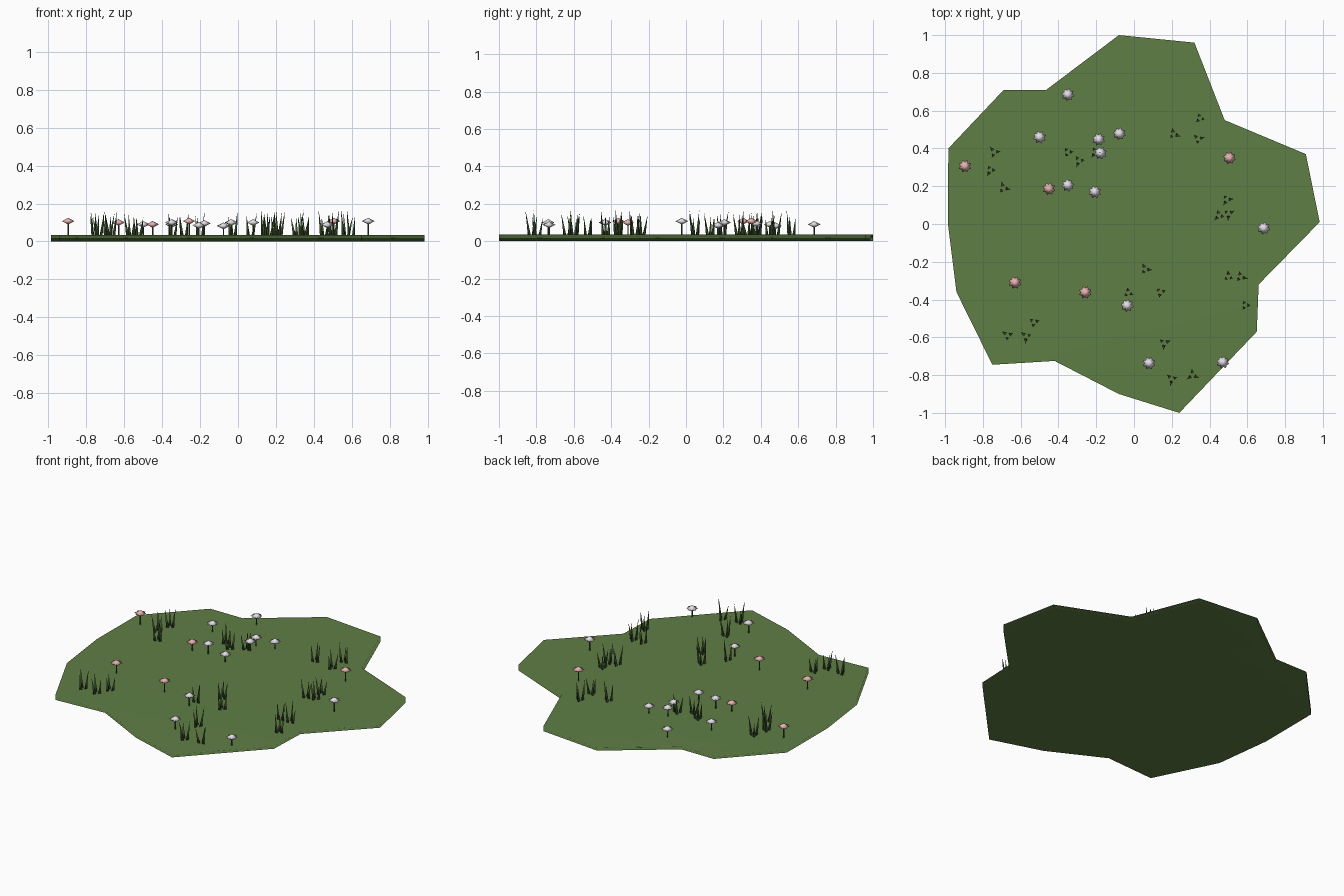
import bpy, bmesh, math, random
from mathutils import Vector

if "Cube" in bpy.data.objects:
    bpy.data.objects.remove(bpy.data.objects["Cube"])

random.seed(4)
TOP = 0.035


def material(name, rgb):
    m = bpy.data.materials.new(name)
    m.diffuse_color = (*rgb, 1)
    m.use_nodes = True
    m.node_tree.nodes["Principled BSDF"].inputs["Base Color"].default_value = m.diffuse_color
    return m


MEADOW = material("meadow green", (0.115, 0.21, 0.06))
BLADE = material("dark blade green", (0.055, 0.105, 0.032))
WHITE = material("petal white", (0.82, 0.78, 0.84))
PINK = material("petal pink", (0.80, 0.46, 0.45))


def finish(bm, name, mats):
    """Make a smooth-shaded object from the bmesh."""
    bmesh.ops.recalc_face_normals(bm, faces=bm.faces)
    for f in bm.faces:
        f.smooth = True
    me = bpy.data.meshes.new(name)
    bm.to_mesh(me)
    bm.free()
    for m in mats:
        me.materials.append(m)
    ob = bpy.data.objects.new(name, me)
    bpy.context.collection.objects.link(ob)
    return ob


def spike(bm, base, tip, r, sides, turn=0.0):
    """Pointed prism from a base point to a tip."""
    ring = [bm.verts.new((base[0] + r * math.cos(turn + math.tau * i / sides),
                          base[1] + r * math.sin(turn + math.tau * i / sides),
                          base[2])) for i in range(sides)]
    end = bm.verts.new(tip)
    bm.faces.new(ring)
    for i in range(sides):
        bm.faces.new((ring[i], ring[(i + 1) % sides], end))


# Ground slab: irregular outline, rim shading rolls from top to underside
outline = [(-0.08, 1.0), (0.32, 0.96), (0.48, 0.55), (0.91, 0.37), (0.983, 0.01),
           (0.66, -0.32), (0.65, -0.57), (0.24, -1.0), (-0.08, -0.90),
           (-0.42, -0.725), (-0.75, -0.745), (-0.94, -0.36), (-0.985, 0.0),
           (-0.983, 0.40), (-0.69, 0.71), (-0.465, 0.71)]
bm = bmesh.new()
rings = [[bm.verts.new((x, y, z)) for x, y in outline] for z in (0, TOP)]
bm.faces.new(rings[0])
bm.faces.new(rings[1])
n = len(outline)
for i in range(n):
    j = (i + 1) % n
    bm.faces.new((rings[0][i], rings[0][j], rings[1][j], rings[1][i]))
slab = finish(bm, "ground_patch", [MEADOW])
mod = slab.modifiers.new("rim shading", 'WEIGHTED_NORMAL')
mod.mode = 'FACE_AREA'
mod.weight = 50

# Grass tufts: three leaning three-sided blades each
tufts = [(0.35, 0.56), (0.34, 0.45), (0.21, 0.475), (-0.74, 0.38), (-0.76, 0.285),
         (-0.69, 0.19), (-0.35, 0.38), (-0.29, 0.335), (-0.205, 0.38), (0.49, 0.13),
         (0.45, 0.045), (0.50, 0.055), (0.06, -0.24), (-0.03, -0.365), (0.14, -0.36),
         (0.50, -0.28), (0.565, -0.28), (0.59, -0.43), (-0.53, -0.52), (-0.57, -0.595),
         (-0.67, -0.59), (0.16, -0.63), (0.20, -0.82), (0.31, -0.80)]
for k, (x, y) in enumerate(tufts):
    bm = bmesh.new()
    start = random.uniform(-0.5, 0.5)
    for i in range(3):
        a = start + math.tau * i / 3
        d = Vector((math.cos(a), math.sin(a), 0))
        base = Vector((x, y, TOP - 0.005)) + d * 0.016
        tip = base + d * random.uniform(0.008, 0.025)
        tip.z = random.uniform(0.125, 0.168)
        spike(bm, base, tip, 0.010, 3, a)
    finish(bm, f"grass_tuft_{k + 1}", [BLADE])

# Flowers: thin stem and a flattened star-edged head
white = [(-0.35, 0.685, 0.09), (-0.50, 0.46, 0.09), (-0.187, 0.448, 0.09),
         (-0.077, 0.478, 0.082), (-0.178, 0.376, 0.095), (-0.35, 0.205, 0.10),
         (-0.207, 0.17, 0.085), (0.687, -0.022, 0.107), (-0.036, -0.432, 0.10),
         (0.08, -0.737, 0.10), (0.47, -0.732, 0.088)]
pink = [(-0.895, 0.306, 0.107), (-0.45, 0.187, 0.09), (0.505, 0.35, 0.107),
        (-0.63, -0.31, 0.10), (-0.258, -0.362, 0.107)]


def flower(name, x, y, z, mat):
    bm = bmesh.new()
    stem = [[bm.verts.new((x + 0.004 * math.cos(math.tau * i / 5),
                           y + 0.004 * math.sin(math.tau * i / 5), h))
             for i in range(5)] for h in (TOP - 0.005, z)]
    for i in range(5):
        j = (i + 1) % 5
        bm.faces.new((stem[0][i], stem[0][j], stem[1][j], stem[1][i]))
    turn = random.uniform(0, 1)
    rim = []
    for i in range(16):
        r = 0.035 if i % 2 else 0.025
        a = turn + math.tau * i / 16
        rim.append(bm.verts.new((x + r * math.cos(a), y + r * math.sin(a), z)))
    for h in (0.018, -0.018):
        pole = bm.verts.new((x, y, z + h))
        for i in range(16):
            f = bm.faces.new((rim[i], rim[(i + 1) % 16], pole))
            f.material_index = 1
    finish(bm, name, [BLADE, mat])


for i, p in enumerate(white):
    flower(f"white_flower_{i + 1}", *p, WHITE)
for i, p in enumerate(pink):
    flower(f"pink_flower_{i + 1}", *p, PINK)
